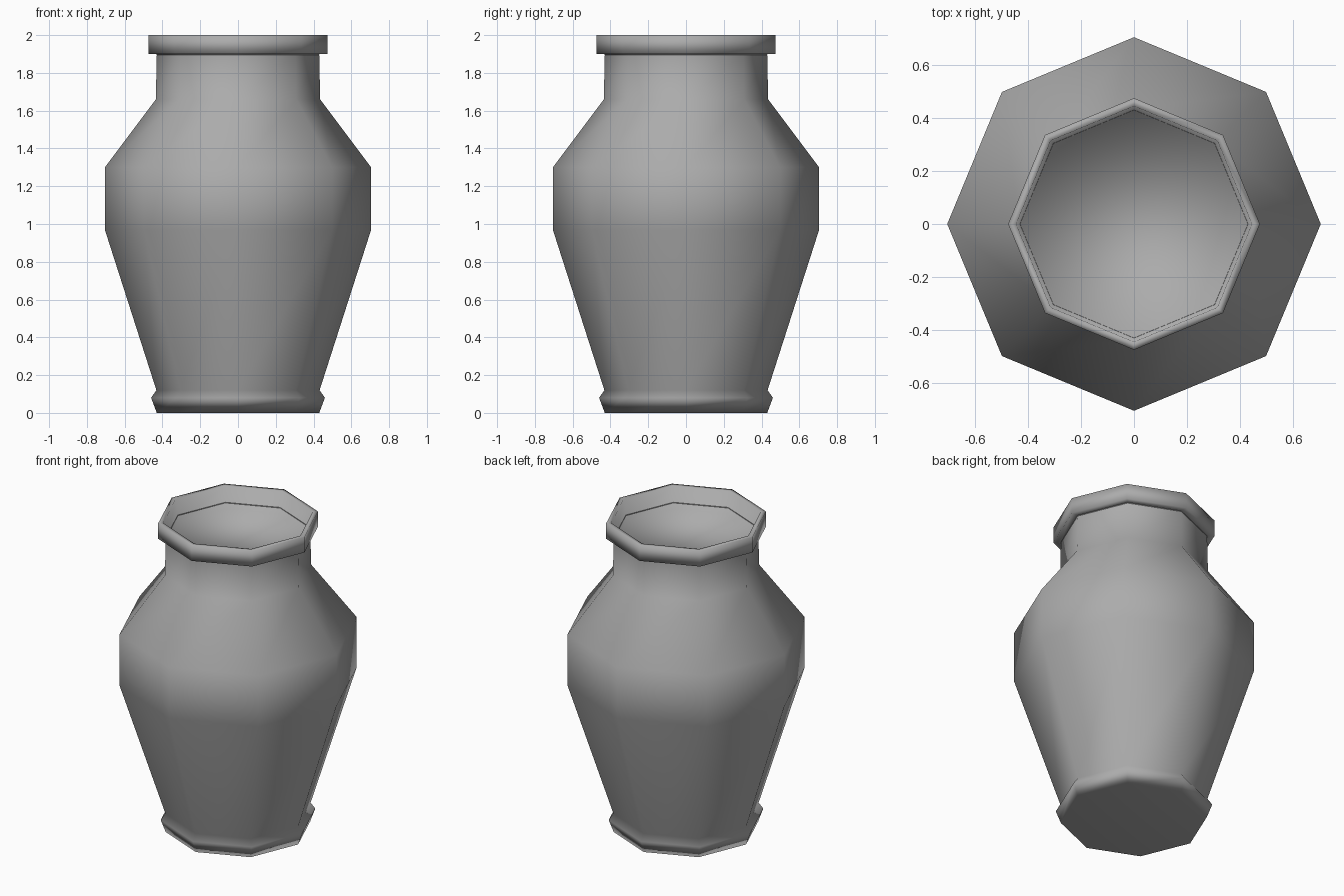
import bpy
import bmesh
from math import cos, sin, tau

cube = bpy.data.objects.get("Cube")
if cube:
    bpy.data.objects.remove(cube, do_unlink=True)

SIDES = 8

# One plain mid grey for the whole vessel
grey = bpy.data.materials.new("stone_grey")
grey.use_nodes = True
grey.diffuse_color = (0.41, 0.41, 0.41, 1)
grey.node_tree.nodes["Principled BSDF"].inputs["Base Color"].default_value = grey.diffuse_color


def lathe(name, points, cap_ring):
    """Turn a radius/height profile into a faceted shell, closed at one ring."""
    bm = bmesh.new()
    rings = [[bm.verts.new((r * cos(tau * i / SIDES), r * sin(tau * i / SIDES), z))
              for i in range(SIDES)] for r, z in points]
    for low, high in zip(rings, rings[1:]):
        for i in range(SIDES):
            j = (i + 1) % SIDES
            bm.faces.new((low[i], low[j], high[j], high[i]))
    cap = rings[cap_ring]
    bm.faces.new(cap[::-1] if cap_ring == 0 else cap)
    for face in bm.faces:
        face.smooth = True
    mesh = bpy.data.meshes.new(name)
    bm.to_mesh(mesh)
    bm.free()
    mesh.materials.append(grey)
    obj = bpy.data.objects.new(name, mesh)
    bpy.context.collection.objects.link(obj)
    return obj


# Body: foot band, belly, shoulder and neck, closed underneath
body = lathe("urn_body", [
    (0.43, 0), (0.46, 0.08), (0.432, 0.12),
    (0.705, 0.97), (0.705, 1.30), (0.435, 1.66), (0.43, 1.90),
], 0)
# Large faces keep their own shading beside the narrow foot band
body.modifiers.new("area_shading", "WEIGHTED_NORMAL").mode = "FACE_AREA"

# Lip: underside, outer wall, narrow top, then down into the mouth floor
lathe("urn_lip", [
    (0.43, 1.90), (0.475, 1.90), (0.475, 2.0), (0.445, 2.0), (0.425, 1.86),
], -1)
